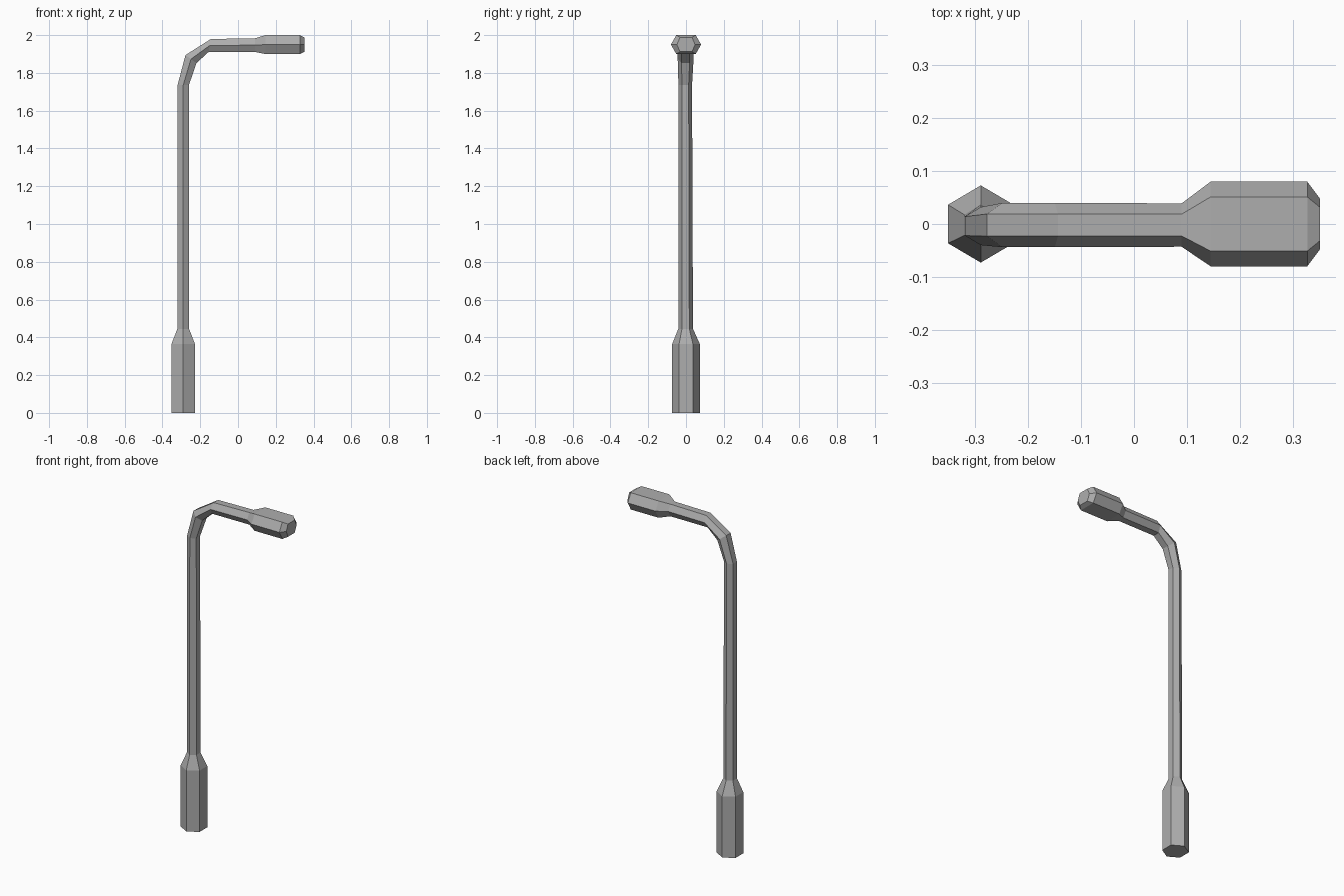
import bpy
import bmesh
from math import sin, cos, radians
from mathutils import Vector

cube = bpy.data.objects.get("Cube")
if cube:
    bpy.data.objects.remove(cube, do_unlink=True)

grey = bpy.data.materials.new("grey metal")
grey.use_nodes = True
colour = (0.42, 0.42, 0.42, 1)
grey.diffuse_color = colour
grey.node_tree.nodes["Principled BSDF"].inputs["Base Color"].default_value = colour


def ring(x, z, tilt, depth, width, flat=0.5, y=0.0):
    """Six-sided section: tilt 0 crosses an upright, tilt 90 crosses the arm."""
    out = Vector((-cos(radians(tilt)), 0, sin(radians(tilt)))) * depth
    side = Vector((0, width, 0))
    centre = Vector((x, y, z))
    corners = [(1, 0), (flat, 1), (-flat, 1), (-1, 0), (-flat, -1), (flat, -1)]
    return [centre + side * s + out * o for s, o in corners]


def loft(name, rings, cap_start=False, cap_end=False):
    """Join the sections into a flat-shaded tube."""
    bm = bmesh.new()
    loops = [[bm.verts.new(p) for p in r] for r in rings]
    for a, b in zip(loops, loops[1:]):
        for i in range(6):
            j = (i + 1) % 6
            bm.faces.new((a[i], a[j], b[j], b[i]))
    if cap_start:
        bm.faces.new(loops[0][::-1])
    if cap_end:
        bm.faces.new(loops[-1])
    mesh = bpy.data.meshes.new(name)
    bm.to_mesh(mesh)
    bm.free()
    mesh.materials.append(grey)
    obj = bpy.data.objects.new(name, mesh)
    bpy.context.collection.objects.link(obj)


POLE_X = -0.29

# Sections shared by neighbouring parts
pole_foot = ring(POLE_X, 0.445, 0, 0.031, 0.039, y=-0.002)
pole_top = ring(POLE_X, 1.735, 0, 0.03, 0.036, y=-0.004)
arm_end = ring(0.09, 1.947, 90, 0.036, 0.041, y=-0.002)

# Wide base with its tapered collar
loft("base", [ring(POLE_X, 0, 0, 0.062, 0.073),
              ring(POLE_X, 0.365, 0, 0.062, 0.073),
              pole_foot], cap_start=True)

# Upright pole
loft("pole", [pole_foot, pole_top])

# Bend and horizontal arm
loft("arm", [pole_top,
             ring(-0.249, 1.873, 36, 0.036, 0.042, y=-0.002),
             ring(-0.15, 1.945, 100, 0.035, 0.042, y=-0.002),
             arm_end])

# Lamp head with bevelled tip
loft("lamp_head", [arm_end,
                   ring(0.145, 1.95, 90, 0.05, 0.08, 0.64),
                   ring(0.328, 1.95, 90, 0.05, 0.08, 0.64),
                   ring(0.352, 1.95, 90, 0.038, 0.048, 0.66)], cap_end=True)
